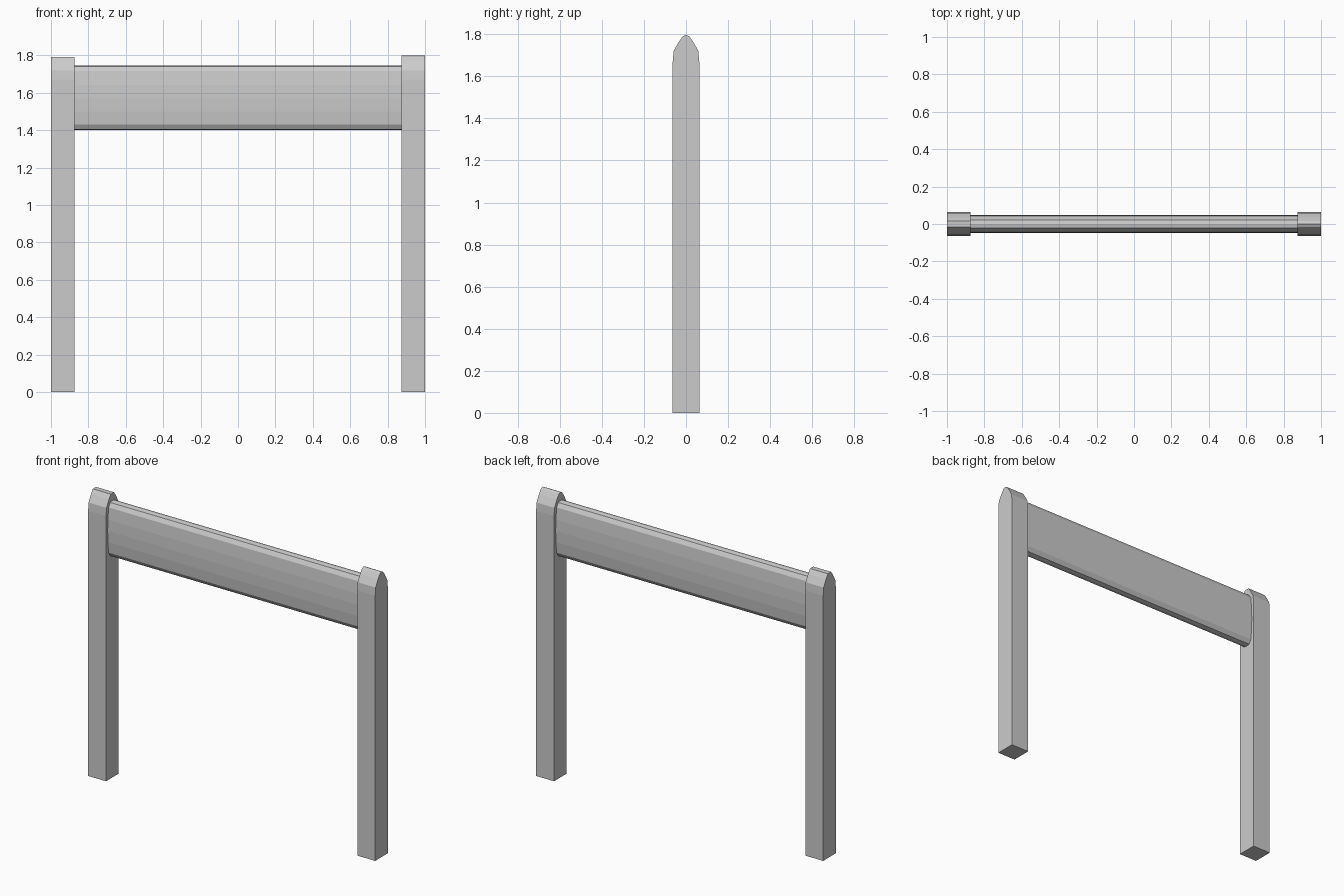
import bpy

if "Cube" in bpy.data.objects:
    bpy.data.objects.remove(bpy.data.objects["Cube"])


def extrude_x(name, half, x0, x1):
    """Mirror a half outline of (y, z), bottom to top, and extrude it along x."""
    outline = half + [(-y, z) for y, z in reversed(half) if y > 0]
    n = len(outline)
    verts = [(x, y, z) for x in (x0, x1) for y, z in outline]
    faces = [tuple(reversed(range(n))), tuple(range(n, 2 * n))]
    faces += [(i, (i + 1) % n, n + (i + 1) % n, n + i) for i in range(n)]
    mesh = bpy.data.meshes.new(name)
    mesh.from_pydata(verts, [], faces)
    obj = bpy.data.objects.new(name, mesh)
    bpy.context.collection.objects.link(obj)
    return obj


# Posts with rounded, pointed tops
post = [(0.063, 0), (0.063, 1.67), (0.059, 1.72), (0.035, 1.763), (0.016, 1.79)]
extrude_x("left_post", post, -1.0, -0.875)
extrude_x("right_post", post + [(0, 1.798)], 0.875, 1.0)

# Rounded crossbar panel between the posts
panel = [(0, 1.40), (0.022, 1.404), (0.038, 1.43), (0.045, 1.50), (0.047, 1.57),
         (0.045, 1.64), (0.038, 1.715), (0.022, 1.74), (0, 1.745)]
extrude_x("crossbar_panel", panel, -0.875, 0.875)
